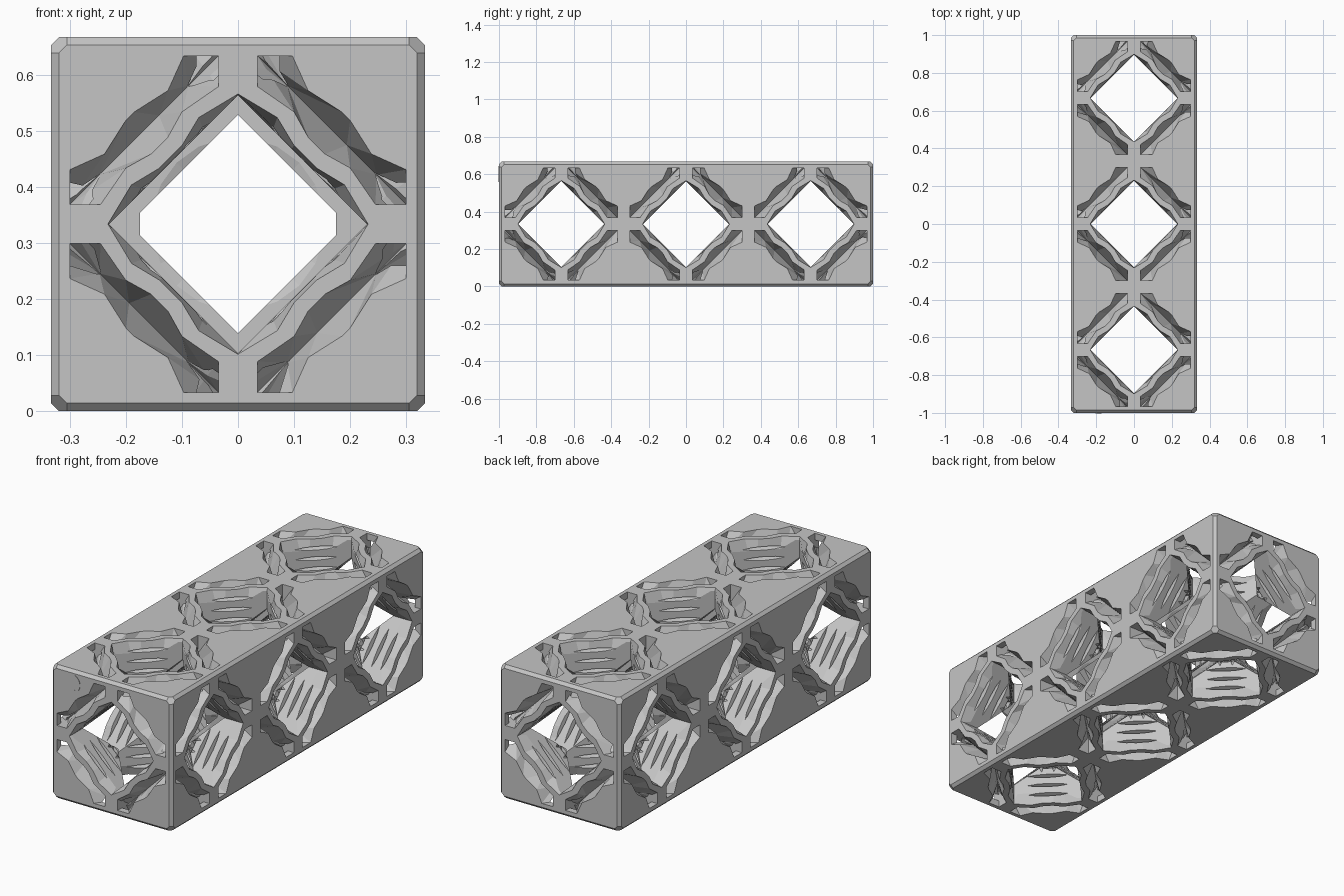
import bpy
import bmesh
import math
from mathutils import Vector

if "Cube" in bpy.data.objects:
    bpy.data.objects.remove(bpy.data.objects["Cube"])

HALF = 1 / 3            # half of one cubic cell
CELLS = (-2 * HALF, 0, 2 * HALF)
HOLE = 0.23             # half diagonal of the square holes
MID = HALF              # height of the cell centres

grey = bpy.data.materials.new("light_grey")
grey.use_nodes = True
COLOUR = (0.56, 0.56, 0.56, 1)
grey.diffuse_color = COLOUR
grey.node_tree.nodes["Principled BSDF"].inputs["Base Color"].default_value = COLOUR


def make_object(name, bm):
    bmesh.ops.recalc_face_normals(bm, faces=bm.faces)
    mesh = bpy.data.meshes.new(name)
    bm.to_mesh(mesh)
    bm.free()
    mesh.materials.append(grey)
    obj = bpy.data.objects.new(name, mesh)
    bpy.context.scene.collection.objects.link(obj)
    return obj


def place(axis, cy, a, b, t):
    """Cell coordinates (across, across, along the axis) to world."""
    p = {"x": (t, a, b), "y": (a, t, b), "z": (a, b, t)}[axis]
    return Vector((p[0], p[1] + cy, p[2] + MID))


def loft(bm, axis, cy, loops):
    """Closed solid through loops, each a pair (points, t)."""
    rings = [[bm.verts.new(place(axis, cy, a, b, t)) for a, b in pts] for pts, t in loops]
    for lo, hi in zip(rings, rings[1:]):
        n = len(lo)
        for i in range(n):
            j = (i + 1) % n
            bm.faces.new((lo[i], lo[j], hi[j], hi[i]))
    bm.faces.new(rings[0])
    bm.faces.new(rings[-1])


def circle(r, n=20):
    return [(r * math.cos(2 * math.pi * (i + 0.5) / n),
             r * math.sin(2 * math.pi * (i + 0.5) / n)) for i in range(n)]


def diamond(r):
    return [(r, 0), (0, r), (-r, 0), (0, -r)]


def turn(pts, k):
    for _ in range(k):
        pts = [(-b, a) for a, b in pts]
    return pts


# Block with chamfered edges and cut corners
def cut_plane(bm, normal, inset):
    n = Vector(normal)
    corner = Vector([c * s for c, s in zip(n, (HALF, 1, HALF))]) + Vector((0, 0, MID))
    point = corner - n * (inset / n.length_squared)
    res = bmesh.ops.bisect_plane(bm, geom=bm.verts[:] + bm.edges[:] + bm.faces[:],
                                 plane_co=point, plane_no=n.normalized(), clear_outer=True)
    edges = [e for e in res["geom_cut"] if isinstance(e, bmesh.types.BMEdge)]
    bmesh.ops.holes_fill(bm, edges=edges, sides=0)


bm = bmesh.new()
bmesh.ops.create_cube(bm, size=2)
for v in bm.verts:
    v.co = Vector((v.co.x * HALF, v.co.y, v.co.z * HALF + MID))
SIGNS = (-1, 0, 1)
normals = [(i, j, k) for i in SIGNS for j in SIGNS for k in SIGNS]
for count, inset in ((2, 0.014), (3, 0.042)):
    for n in normals:
        if sum(map(abs, n)) == count:
            cut_plane(bm, n, inset)
block = make_object("lattice_block", bm)

# Square holes along all three axes of every cell
NECK = 0.25
holes = bmesh.new()
for cy in CELLS:
    for axis in "xyz":
        lo, hi = -0.36, 0.36
        if axis == "y":
            lo = -0.36 if cy < 0 else -NECK
            hi = 0.36 if cy > 0 else NECK
        loft(holes, axis, cy, [(diamond(HOLE), lo), (diamond(HOLE), hi)])

# Narrow passage between neighbouring cells, with flat sides
tip, flat = 0.195, 0.175
s = tip - flat
passage = [(flat, -s), (flat, s), (0, tip), (-flat, s), (-flat, -s), (0, -tip)]
loft(holes, "y", 0, [(passage, -0.8), (passage, 0.8)])

# Thread grooves that bite into the flat hole walls
threads = bmesh.new()
CORE, CREST = 0.13, 0.192
centres = [0.085 + 0.051 * k for k in range(5)]
for cy in CELLS:
    for axis in "xyz":
        loops = [(circle(CORE), -0.315)]
        for c in sorted([-c for c in centres] + centres):
            loops += [(circle(CORE), c - 0.02), (circle(CREST), c), (circle(CORE), c + 0.02)]
        loops.append((circle(CORE), 0.315))
        loft(threads, axis, cy, loops)

# Wavy mouths and the four wavy V pockets around them
MOUTH = [(0.232, 0), (0.19, 0.07), (0.14, 0.1), (0.1, 0.14), (0.07, 0.19)]
OUTER = [(0.3, 0.097), (0.238, 0.125), (0.2, 0.185)]
INNER = [(0.245, 0.035), (0.2, 0.1), (0.155, 0.125)]
OUTER += [(b, a) for a, b in reversed(OUTER)]
INNER += [(b, a) for a, b in reversed(INNER)]
END_A, END_B = (0.3, 0.035), (0.035, 0.3)
DEPTH = 0.09


def add_mouth(bm, axis, cy, side):
    rim = [p for k in range(4) for p in turn(MOUTH, k)]
    throat = []
    for a, b in rim:
        f = (HOLE - 0.006) / (abs(a) + abs(b))
        throat.append((a * f, b * f))
    loft(bm, axis, cy, [(rim, side * 0.36), (rim, side * HALF), (throat, side * 0.27)])


def add_pocket(bm, axis, cy, side, k):
    n = len(OUTER)
    floor = [(END_A[0] + (END_B[0] - END_A[0]) * i / (n - 1),
              END_A[1] + (END_B[1] - END_A[1]) * i / (n - 1)) for i in range(n)]

    def verts(pts, t):
        return [bm.verts.new(place(axis, cy, a, b, side * t)) for a, b in turn(pts, k)]

    outline = OUTER + [END_B] + INNER[::-1] + [END_A]
    top, rim = verts(outline, 0.36), verts(outline, HALF)
    bottom = verts(floor, HALF - DEPTH)
    bm.faces.new(top)
    for i in range(len(rim)):
        j = (i + 1) % len(rim)
        bm.faces.new((top[i], top[j], rim[j], rim[i]))
    outer, inner = rim[:n], rim[n + 1:-1][::-1]
    for edge in (outer, inner):
        for i in range(n - 1):
            bm.faces.new((edge[i], edge[i + 1], bottom[i + 1]))
            bm.faces.new((edge[i], bottom[i + 1], bottom[i]))
    for corner, i in ((rim[-1], 0), (rim[n], n - 1)):
        bm.faces.new((outer[i], corner, bottom[i]))
        bm.faces.new((corner, inner[i], bottom[i]))


mouths, pockets = bmesh.new(), bmesh.new()
for cy in CELLS:
    for axis in "xyz":
        for side in (-1, 1):
            if axis == "y" and side * cy <= 0:
                continue
            add_mouth(mouths, axis, cy, side)
            for k in range(4):
                add_pocket(pockets, axis, cy, side, k)

# Cut everything out of the block
for name, cutter_bm in (("hole_cutter", holes), ("mouth_cutter", mouths),
                        ("pocket_cutter", pockets), ("thread_cutter", threads)):
    cutter = make_object(name, cutter_bm)
    cutter.hide_render = True
    mod = block.modifiers.new(name, "BOOLEAN")
    mod.operation = "DIFFERENCE"
    mod.solver = "EXACT"
    mod.use_self = True
    mod.object = cutter
    bpy.context.view_layer.objects.active = block
    bpy.ops.object.modifier_apply(modifier=mod.name)
    bpy.data.objects.remove(cutter)

# Thin curved mark near the upper corner of the front
angles = [math.radians(a) for a in range(-65, 66, 13)]
arc = [(-0.22 + 0.048 * math.cos(a), 0.268 + 0.048 * math.sin(a)) for a in angles]
arc += [(-0.22 + 0.036 * math.cos(a), 0.268 + 0.036 * math.sin(a)) for a in reversed(angles)]
bm = bmesh.new()
loft(bm, "y", 0, [(arc, -1.002), (arc, -0.995)])
make_object("curved_mark", bm)
